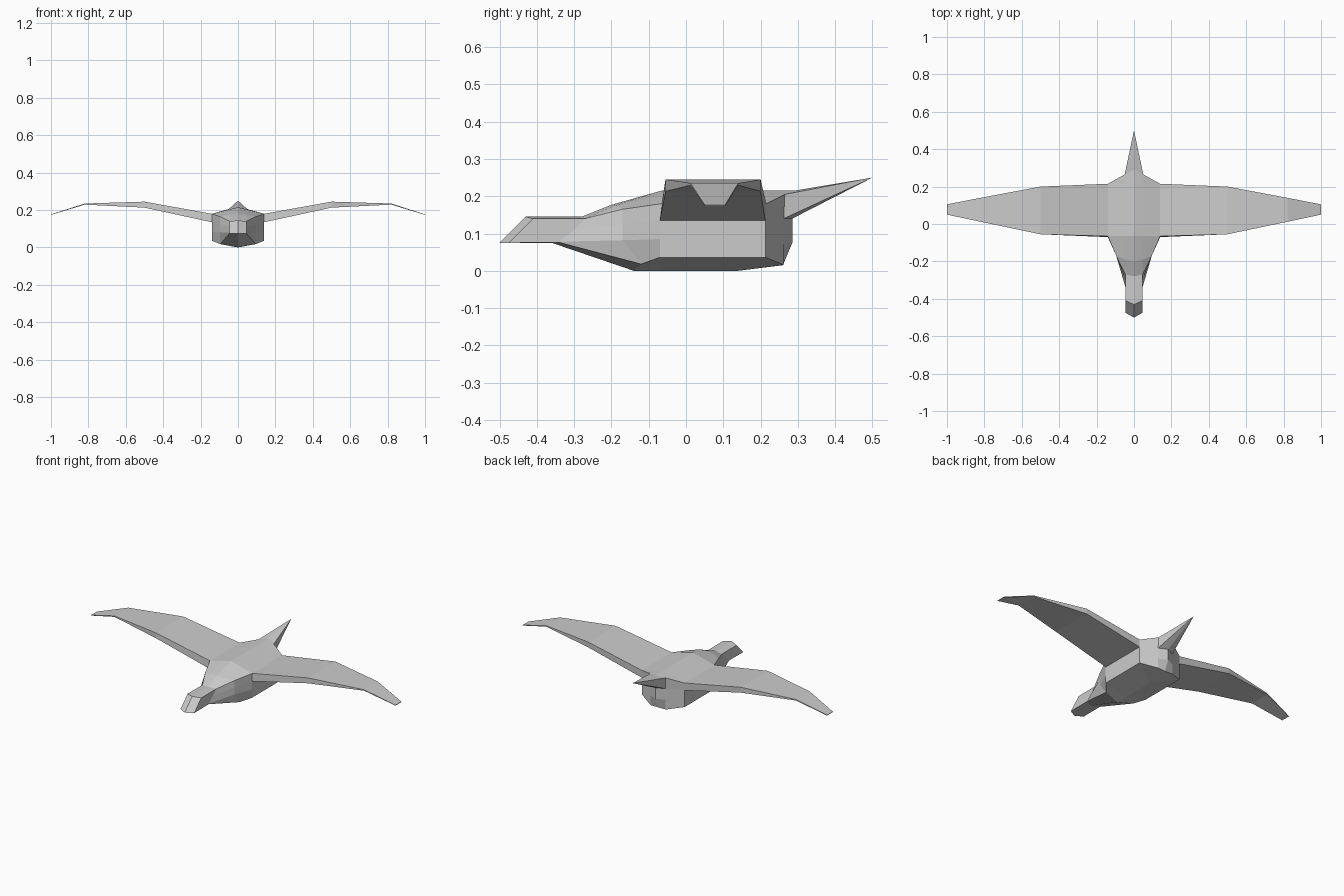
import bpy, bmesh

if "Cube" in bpy.data.objects:
    bpy.data.objects.remove(bpy.data.objects["Cube"])

grey = bpy.data.materials.new("light grey")
grey.diffuse_color = (0.6, 0.6, 0.6, 1)
grey.use_nodes = True
grey.node_tree.nodes["Principled BSDF"].inputs["Base Color"].default_value = grey.diffuse_color


def half_mesh(name, faces):
    """Build the right half from faces of points, then mirror it."""
    bm = bmesh.new()
    for pts in faces:
        unique = []
        for p in pts:
            if p not in unique:
                unique.append(p)
        if len(unique) > 2:
            bm.faces.new([bm.verts.new(p) for p in unique])
    bmesh.ops.remove_doubles(bm, verts=bm.verts[:], dist=0.0005)
    # reflect the half and weld it along the centre line
    dup = bmesh.ops.duplicate(bm, geom=bm.verts[:] + bm.edges[:] + bm.faces[:])["geom"]
    for v in dup:
        if isinstance(v, bmesh.types.BMVert):
            v.co.x = -v.co.x
    bmesh.ops.remove_doubles(bm, verts=bm.verts[:], dist=0.0005)
    bmesh.ops.recalc_face_normals(bm, faces=bm.faces[:])
    me = bpy.data.meshes.new(name)
    bm.to_mesh(me)
    bm.free()
    me.materials.append(grey)
    bpy.context.collection.objects.link(bpy.data.objects.new(name, me))


def loft(rings, closed=False, skip=()):
    """Quads between neighbouring rings of equal length."""
    out = []
    for i, (a, b) in enumerate(zip(rings, rings[1:])):
        n = len(a)
        for j in range(n if closed else n - 1):
            k = (j + 1) % n
            if (i, j) not in skip:
                out.append((a[j], a[k], b[k], b[j]))
    return out


# body half sections: keel, belly edge, lower side, wing line, upper side, shoulder, ridge
beak = [(0, -.5, .075), (.045, -.475, .075), (.045, -.475, .075), (.045, -.44, .11),
        (.045, -.41, .14), (.045, -.41, .14), (0, -.43, .145)]
neck = [(0, -.36, .075), (.045, -.34, .076), (.045, -.34, .078), (.045, -.3, .11),
        (.045, -.27, .14), (.045, -.27, .14), (0, -.28, .145)]
chest = [(0, -.14, 0), (.095, -.12, .018), (.095, -.17, .082), (.095, -.17, .125),
         (.095, -.17, .165), (.045, -.19, .175), (0, -.2, .177)]
front = [(0, -.07, 0), (.14, -.07, .036), (.14, -.07, .085), (.14, -.07, .135),
         (.14, -.065, .18), (.05, -.065, .203), (0, -.065, .215)]
back = [(0, .14, 0), (.14, .213, .036), (.14, .213, .085), (.14, .213, .135),
        (.14, .215, .18), (.05, .215, .203), (0, .215, .215)]
rump = [(0, .26, .015), (.05, .262, .016), (.05, .262, .075), (.05, .262, .14),
        (.05, .265, .205), (.05, .265, .205), (0, .29, .215)]

faces = loft([beak, neck, chest, front, back, rump], skip={(3, 3)})

# beak end and the faces below the tail
faces.append((beak[0], beak[1], beak[3], beak[4], beak[6]))
stub_low, stub_high, tip = (0, .285, .075), (0, .285, .14), (0, .5, .25)
faces += [(rump[0], rump[1], rump[2], stub_low),
          (stub_low, rump[2], rump[3], stub_high)]

# pointed tail
faces += [(stub_high, rump[3], tip), (rump[3], rump[4], tip), (rump[4], rump[6], tip)]

# wing sections: front low, front high, back high, back low
wing = [[front[3], front[4], back[4], back[3]],
        [(.5, -.055, .213), (.5, -.055, .245), (.5, .2, .245), (.5, .2, .213)],
        [(.82, .012, .229), (.82, .012, .235), (.82, .14, .235), (.82, .14, .229)],
        [(1, .05, .174), (1, .05, .177), (1, .105, .177), (1, .105, .174)]]
faces += loft(wing, closed=True) + [tuple(wing[-1])]

half_mesh("winged_body", faces)
